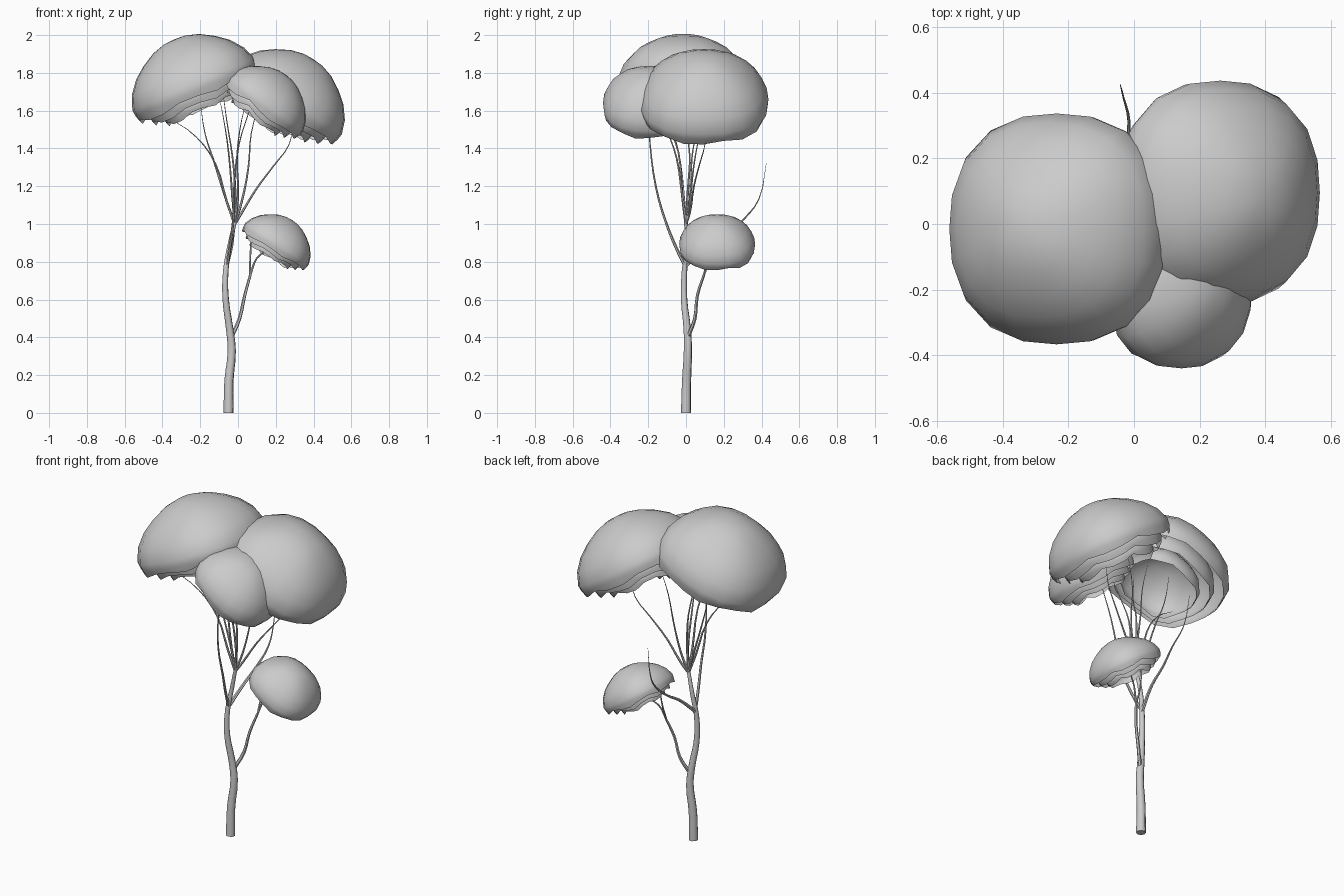
import bpy, bmesh, random
from math import sin, cos, tau, radians
from mathutils import Matrix, Vector

if "Cube" in bpy.data.objects:
    bpy.data.objects.remove(bpy.data.objects["Cube"])

random.seed(4)
SEG = 20
# dome profile (radius, height) for a crown of radius 1, apex to rim
DOME = [(.17, .87), (.37, .81), (.58, .69), (.76, .55), (.91, .36), (.99, .15), (.98, .05), (.95, -.05)]


def finish(obj, angle):
    bpy.ops.object.select_all(action='DESELECT')
    obj.select_set(True)
    bpy.context.view_layer.objects.active = obj
    bpy.ops.object.shade_smooth_by_angle(angle=radians(angle))


def crown(name, loc, radius, tilt):
    """Three nested open domes with wavy rims, each smaller and hanging lower."""
    bm = bmesh.new()
    wave = [.035 * sin(6 * i * tau / SEG) + random.uniform(-.02, .02) for i in range(SEG)]
    # slightly squared outline
    outline = [(abs(cos(a)) ** 2.4 + abs(sin(a)) ** 2.4) ** (-1 / 2.4) for a in (i * tau / SEG for i in range(SEG))]
    for scale, drop in ((1, 0), (.81, -.115), (.62, -.215)):
        apex = bm.verts.new((0, 0, .88 * scale + drop))
        prev = None
        for k, (r, h) in enumerate(DOME):
            ring = []
            for i in range(SEG):
                a = i * tau / SEG
                rr = r * scale * outline[i]
                z = h * scale + drop + (wave[i] if k == len(DOME) - 1 else 0)
                ring.append(bm.verts.new((rr * cos(a), rr * sin(a), z)))
            for i in range(SEG):
                j = (i + 1) % SEG
                if prev:
                    bm.faces.new((prev[i], ring[i], ring[j], prev[j]))
                else:
                    bm.faces.new((apex, ring[i], ring[j]))
            prev = ring
    bm.transform(Matrix.Translation(loc) @ Matrix.Rotation(radians(tilt), 4, 'Y') @ Matrix.Scale(radius, 4))
    me = bpy.data.meshes.new(name)
    bm.to_mesh(me)
    bm.free()
    obj = bpy.data.objects.new(name, me)
    bpy.context.collection.objects.link(obj)
    finish(obj, 50)


def limb(name, points, r0, r1, res=1):
    """Tapered round tube through the points."""
    cu = bpy.data.curves.new(name, 'CURVE')
    cu.dimensions = '3D'
    cu.bevel_depth = 1
    cu.bevel_resolution = res
    cu.resolution_u = 3
    cu.use_fill_caps = True
    sp = cu.splines.new('BEZIER')
    sp.bezier_points.add(len(points) - 1)
    for i, (bp, p) in enumerate(zip(sp.bezier_points, points)):
        bp.co = Vector(p)
        bp.handle_left_type = bp.handle_right_type = 'AUTO'
        bp.radius = r0 + (r1 - r0) * i / (len(points) - 1)
    obj = bpy.data.objects.new(name, cu)
    bpy.context.collection.objects.link(obj)
    bpy.ops.object.select_all(action='DESELECT')
    obj.select_set(True)
    bpy.context.view_layer.objects.active = obj
    bpy.ops.object.convert(target='MESH')
    finish(bpy.context.view_layer.objects.active, 50)


# foliage crowns
crown("crown_left", (-.215, -.015, 1.69), .355, -23)
crown("crown_right", (.235, .095, 1.617), .345, 33)
crown("crown_front", (.122, -.19, 1.61), .252, 37)
crown("crown_low", (.19, .165, .87), .203, 33)

# trunk
limb("trunk", [(-.05, 0, 0), (-.048, .003, .17), (-.033, .01, .33), (-.045, .006, .45), (-.065, -.01, .6),
               (-.065, -.008, .75), (-.045, .004, .88), (-.017, 0, 1.01)], .027, .01, 2)

# low branch and its twigs
limb("low_branch", [(-.035, .01, .4), (.008, .047, .5), (.035, .06, .62), (.065, .095, .73)], .011, .007)
limb("low_twig_outer", [(.065, .095, .73), (.1, .12, .82), (.16, .16, .87), (.2, .2, .96)], .006, .002)
limb("low_twig_inner", [(.065, .095, .73), (.065, .13, .82), (.08, .15, .93), (.12, .16, .98)], .006, .002)

# bare branch at the back and the branch to the front crown
limb("back_branch", [(-.06, 0, .78), (-.035, .11, .88), (-.025, .22, .95), (-.015, .31, 1.03),
                     (-.032, .385, 1.13), (-.042, .425, 1.32)], .011, .001)
limb("front_branch", [(-.06, 0, .77), (-.045, -.05, .87), (-.025, -.11, 1.02), (-.02, -.16, 1.2),
                      (.005, -.19, 1.42), (.06, -.2, 1.6)], .01, .002)

# upper branches fanning out from the trunk top
top = (-.017, 0, 1.0)
fan = [
    [(-.06, -.01, 1.12), (-.12, -.03, 1.32), (-.22, -.06, 1.46), (-.36, -.1, 1.56)],
    [(-.06, .02, 1.12), (-.13, .03, 1.34), (-.175, .05, 1.48), (-.2, .06, 1.65)],
    [(-.03, -.02, 1.15), (-.05, -.04, 1.38), (-.07, -.09, 1.52), (-.1, -.12, 1.68)],
    [(-.015, .01, 1.18), (-.03, .02, 1.36), (-.06, 0, 1.55), (-.08, .02, 1.7)],
    [(0, -.02, 1.15), (-.005, -.05, 1.35), (.01, -.1, 1.5), (.04, -.14, 1.64)],
    [(.02, .02, 1.12), (.055, .04, 1.3), (.07, .07, 1.48), (.12, .09, 1.66)],
    [(.02, .02, 1.06), (.1, .04, 1.19), (.19, .07, 1.31), (.27, .1, 1.42), (.29, .11, 1.52)],
]
for n, pts in enumerate(fan):
    limb(f"upper_branch_{n + 1}", [top] + pts, .008, .001)
